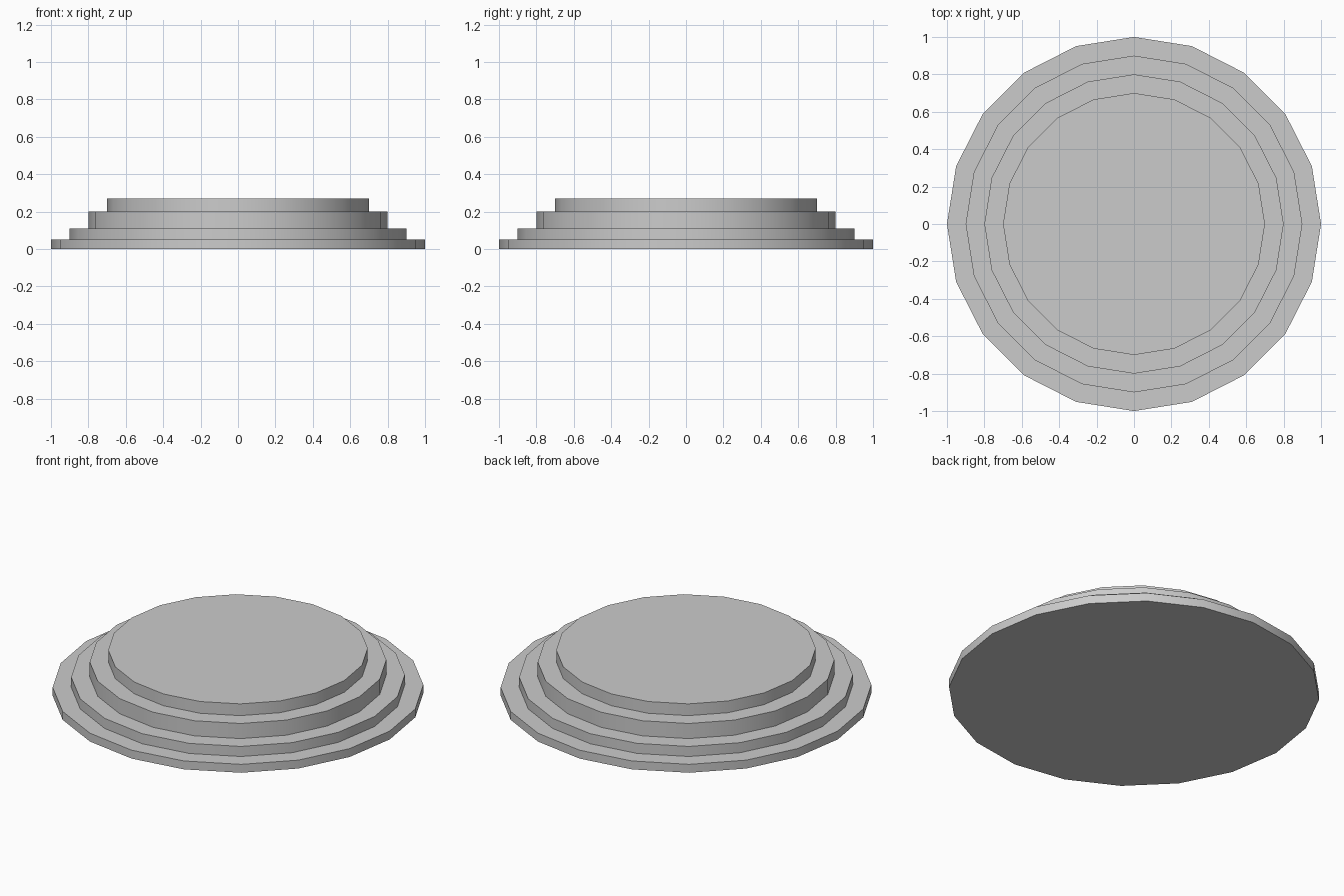
import bpy, bmesh, math

if "Cube" in bpy.data.objects:
    bpy.data.objects.remove(bpy.data.objects["Cube"])

SIDES = 20
# Stepped outline: (radius, height) from the base rim to the top rim
profile = [(1.0, 0.0), (1.0, 0.05), (0.9, 0.05), (0.9, 0.11),
           (0.8, 0.11), (0.8, 0.20), (0.7, 0.20), (0.7, 0.27)]

bm = bmesh.new()


def ring(radius, z):
    return [bm.verts.new((radius * math.cos(math.tau * i / SIDES),
                          radius * math.sin(math.tau * i / SIDES), z))
            for i in range(SIDES)]


# Risers and treads
rings = [ring(r, z) for r, z in profile]
for low, high in zip(rings, rings[1:]):
    for i in range(SIDES):
        j = (i + 1) % SIDES
        bm.faces.new((low[i], low[j], high[j], high[i]))

# Underside and top platform
bm.faces.new(rings[0][::-1])
bm.faces.new(rings[-1])

mesh = bpy.data.meshes.new("stepped_base")
bm.to_mesh(mesh)
bm.free()
base = bpy.data.objects.new("stepped_base", mesh)
bpy.context.collection.objects.link(base)

# Smooth risers with sharp step edges
bpy.context.view_layer.objects.active = base
base.select_set(True)
bpy.ops.object.shade_smooth_by_angle(angle=math.radians(30))
